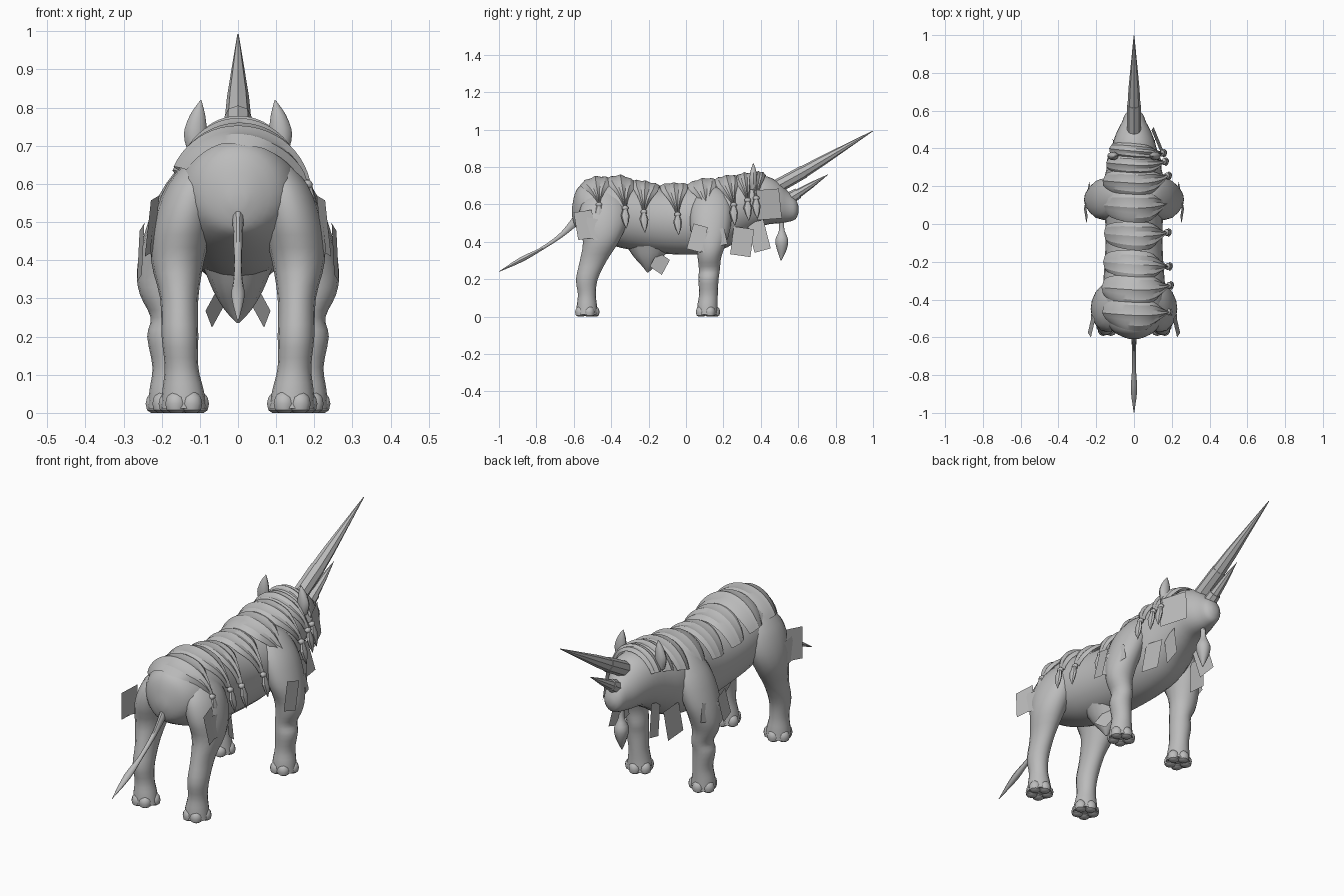
import bpy, bmesh, math
from mathutils import Vector, Matrix

if "Cube" in bpy.data.objects:
    bpy.data.objects.remove(bpy.data.objects["Cube"])


def material(name, v):
    m = bpy.data.materials.new(name)
    m.diffuse_color = (v, v, v, 1)
    m.use_nodes = True
    m.node_tree.nodes["Principled BSDF"].inputs["Base Color"].default_value = m.diffuse_color
    return m


GREY = material("stone grey", 0.5)


def finish(name, bm, angle=40):
    bmesh.ops.recalc_face_normals(bm, faces=bm.faces)
    me = bpy.data.meshes.new(name)
    bm.to_mesh(me)
    bm.free()
    ob = bpy.data.objects.new(name, me)
    bpy.context.collection.objects.link(ob)
    me.materials.append(GREY)
    if angle:
        bpy.ops.object.select_all(action='DESELECT')
        bpy.context.view_layer.objects.active = ob
        ob.select_set(True)
        bpy.ops.object.shade_smooth_by_angle(angle=math.radians(angle))
    return ob


def spline(rows, steps):
    """Catmull-Rom through rows of numbers."""
    out = []
    n = len(rows)
    for i in range(n - 1):
        p = [rows[max(0, min(n - 1, i + k))] for k in (-1, 0, 1, 2)]
        for s in range(steps):
            t = s / steps
            out.append(tuple(0.5 * (2 * b + (c - a) * t + (2 * a - 5 * b + 4 * c - d) * t * t
                                    + (3 * b - a - 3 * c + d) * t ** 3) for a, b, c, d in zip(*p)))
    return out + [tuple(rows[-1])]


def loft(name, rows, sides=16, axis=None, steps=3, angle=40):
    """Skin rings (x, y, z, half width in x, half depth) along a path."""
    rows = spline(rows, steps) if steps > 1 else rows
    bm = bmesh.new()
    rings = []
    for i, (x, y, z, a, b) in enumerate(rows):
        q, r = rows[max(0, i - 1)], rows[min(len(rows) - 1, i + 1)]
        t = Vector(axis) if axis else (Vector(r[:3]) - Vector(q[:3])).normalized()
        v = t.cross(Vector((1, 0, 0))).normalized()
        u = v.cross(t)
        rings.append([bm.verts.new(Vector((x, y, z))
                      + u * max(a, .001) * math.cos(k * math.tau / sides)
                      + v * max(b, .001) * math.sin(k * math.tau / sides)) for k in range(sides)])
    for p, q in zip(rings, rings[1:]):
        for k in range(sides):
            bm.faces.new((p[k], p[(k + 1) % sides], q[(k + 1) % sides], q[k]))
    bm.faces.new(rings[0])
    bm.faces.new(rings[-1])
    return finish(name, bm, angle)


def ball(name, c, r):
    bm = bmesh.new()
    bmesh.ops.create_uvsphere(bm, u_segments=10, v_segments=6, radius=1)
    for v in bm.verts:
        v.co = Vector([c[i] + v.co[i] * r[i] for i in range(3)])
        v.co.z = max(v.co.z, 0)
    return finish(name, bm)


# body and head: y, centre z, half width, half height
BODY = [(-.61, .56, .02, .02), (-.595, .57, .065, .085), (-.56, .58, .12, .125), (-.48, .57, .16, .155),
        (-.35, .55, .165, .182), (-.2, .52, .155, .175), (-.05, .51, .15, .178), (.1, .525, .158, .19),
        (.22, .55, .16, .18), (.32, .59, .138, .155), (.42, .62, .115, .132), (.49, .61, .09, .112),
        (.54, .59, .064, .085), (.585, .575, .045, .055), (.602, .572, .015, .015)]
loft("body_and_head", [(0, y, z, a, b) for y, z, a, b in BODY], 24, (0, 1, 0))


def body_at(y):
    for p, q in zip(BODY, BODY[1:]):
        if y <= q[0]:
            t = (y - p[0]) / (q[0] - p[0])
            return [p[i] + (q[i] - p[i]) * t for i in (1, 2, 3)]


# legs: x, y, z, half width, half depth
HIND = [(.142, -.53, .012, .06, .058), (.144, -.53, .06, .054, .054), (.148, -.53, .12, .044, .048),
        (.152, -.53, .2, .048, .058), (.154, -.495, .3, .05, .072), (.158, -.455, .4, .07, .096),
        (.142, -.445, .5, .08, .128), (.115, -.44, .6, .07, .118), (.085, -.43, .68, .03, .05)]
FORE = [(.176, .115, .012, .06, .056), (.178, .115, .06, .054, .054), (.178, .12, .12, .046, .05),
        (.185, .12, .2, .053, .054), (.18, .125, .25, .049, .056), (.195, .125, .31, .062, .062),
        (.195, .13, .37, .07, .076), (.175, .13, .46, .073, .105), (.135, .135, .57, .072, .11),
        (.1, .14, .65, .05, .08), (.085, .14, .69, .02, .03)]
for s, side in ((1, "right"), (-1, "left")):
    for rows, part in ((HIND, "hind"), (FORE, "fore")):
        loft(f"{part}_leg_{side}", [(s * r[0],) + r[1:] for r in rows], 16, (0, 0, 1))
        x, y = s * rows[0][0], rows[0][1]
        for k, deg in enumerate((90, 20, 160, 240, 300)):
            a = math.radians(deg)
            ball(f"{part}_toe_{side}_{k}", (x + .04 * math.cos(a), y + .038 * math.sin(a), .024),
                 (.03, .03, .034))
    # ears
    loft(f"ear_{side}", [(s * .112, .36, .68, .018, .018), (s * .112, .36, .73, .03, .022),
                         (s * .106, .36, .78, .02, .016), (s * .097, .36, .82, .001, .001)], 10, (0, 0, 1))

# horns
loft("horn_collar", [(0, .45, .675, .038, .038), (0, .63, .775, .036, .035)], 8, steps=1, angle=20)
loft("great_horn", [(0, .6, .757, .036, .034), (0, .72, .828, .029, .027), (0, .998, .992, .002, .002)],
     8, steps=1, angle=20)
loft("small_horn_collar", [(0, .52, .61, .036, .036), (0, .6, .66, .03, .029)], 8, steps=1, angle=20)
loft("small_horn", [(0, .59, .653, .027, .025), (0, .67, .703, .018, .016), (0, .76, .76, .001, .001)],
     8, steps=1, angle=20)

# chin tuft, tail and belly fold
loft("chin_tuft", [(0, .51, .51, .012, .014), (0, .512, .46, .014, .016), (0, .512, .41, .034, .036),
                   (0, .512, .36, .026, .028), (0, .508, .3, .002, .002)], 10)
loft("tail", [(0, -.56, .545, .02, .03), (0, -.62, .48, .013, .02), (0, -.68, .425, .011, .012),
              (0, -.78, .358, .011, .009), (0, -.88, .305, .017, .014), (0, -1, .24, .001, .001)], 10)
loft("belly_fold", [(0, -.2, .38, .09, .12), (0, -.2, .32, .065, .08), (0, -.2, .27, .035, .035),
                    (0, -.205, .235, .003, .003)], 12, (0, 0, 1))


# pleated sashes over the back, gathered to a knot on the right
def sash(i, y0, yk, width):
    bm = bmesh.new()
    nu, nv = 22, 6
    grid = []
    for a in range(nu + 1):
        u = a / nu
        ang = math.radians(155 - 142 * u)
        w = .04 + (width - .04) * math.sin(math.pi * min(1, .12 + u * .8)) ** .8
        if u > .7:
            w += (.018 - w) * ((u - .7) / .3) ** 1.1
        yc = y0 + .03 * (.5 - u) + (yk - y0) * max(0, (u - .5) * 2) ** 1.5
        row = []
        for b in range(nv + 1):
            v = b / nv
            y = max(-.585, yc + w * (v - .5))
            zc, rx, rz = body_at(y)
            off = .007 + .016 * math.sin(math.pi * v) + .007 * (b % 2) * (.4 + u)
            row.append(bm.verts.new(((rx + off) * math.cos(ang), y, zc + (rz + off) * math.sin(ang))))
        grid.append(row)
    for p, q in zip(grid, grid[1:]):
        for b in range(nv):
            bm.faces.new((p[b], p[b + 1], q[b + 1], q[b]))
    end = sum((v.co for v in grid[-1]), Vector()) / (nv + 1)
    finish(f"sash_{i}", bm, 25)
    x, y, z = end
    ball(f"knot_{i}", (x + .006, y, z - .01), (.015, .018, .014))
    loft(f"tassel_{i}", [(x + .01, y, z - .01, .008, .01), (x + .018, y, z - .05, .012, .024),
                         (x + .024, y + .003, z - .085, .01, .016), (x + .028, y + .006, z - .12, .001, .001)],
         8, (0, 0, 1), 1, 25)


for i, row in enumerate([(-.485, -.45, .165), (-.35, -.31, .16), (-.215, -.21, .15), (-.065, -.03, .15),
                         (.085, .13, .16), (.215, .27, .135), (.31, .345, .1), (.385, .39, .08)]):
    sash(i, *row)


# hanging paper tags: x, y, z, width, height, tilt in side plane, flare outwards, turn
TAGS = [(.225, -.54, .49, .1, .15, 8, 8, 12), (.222, -.5, .47, .08, .11, -12, 6, 5),
        (.255, .06, .42, .08, .14, -15, 5, -8), (.245, .16, .42, .11, .09, 12, 6, 10),
        (.255, .1, .38, .09, .07, -25, 4, 0), (.055, -.14, .285, .08, .1, -35, 15, 25),
        (.14, .3, .4, .11, .15, -8, 4, 5), (.1, .39, .43, .09, .16, 15, 4, -8)]
HEAD_TAG = (.125, .44, .6, .14, .16, 4, 6, 22)
for s, side in ((1, "right"), (-1, "left")):
    for k, (x, y, z, w, h, tilt, flare, turn) in enumerate(TAGS + ([HEAD_TAG] if s > 0 else [])):
        rot = (Matrix.Rotation(math.radians(turn), 3, 'Z') @ Matrix.Rotation(-math.radians(flare), 3, 'Y')
               @ Matrix.Rotation(math.radians(tilt), 3, 'X'))
        bm = bmesh.new()
        vs = []
        for b, c in ((-.5, -.5), (.5, -.5), (.5, .5), (-.5, .5)):
            p = rot @ Vector((0, b * w, c * h)) + Vector((x, y, z))
            vs.append(bm.verts.new((p.x * s, p.y, p.z)))
        bm.faces.new(vs)
        finish(f"paper_tag_{side}_{k}", bm, 0)
